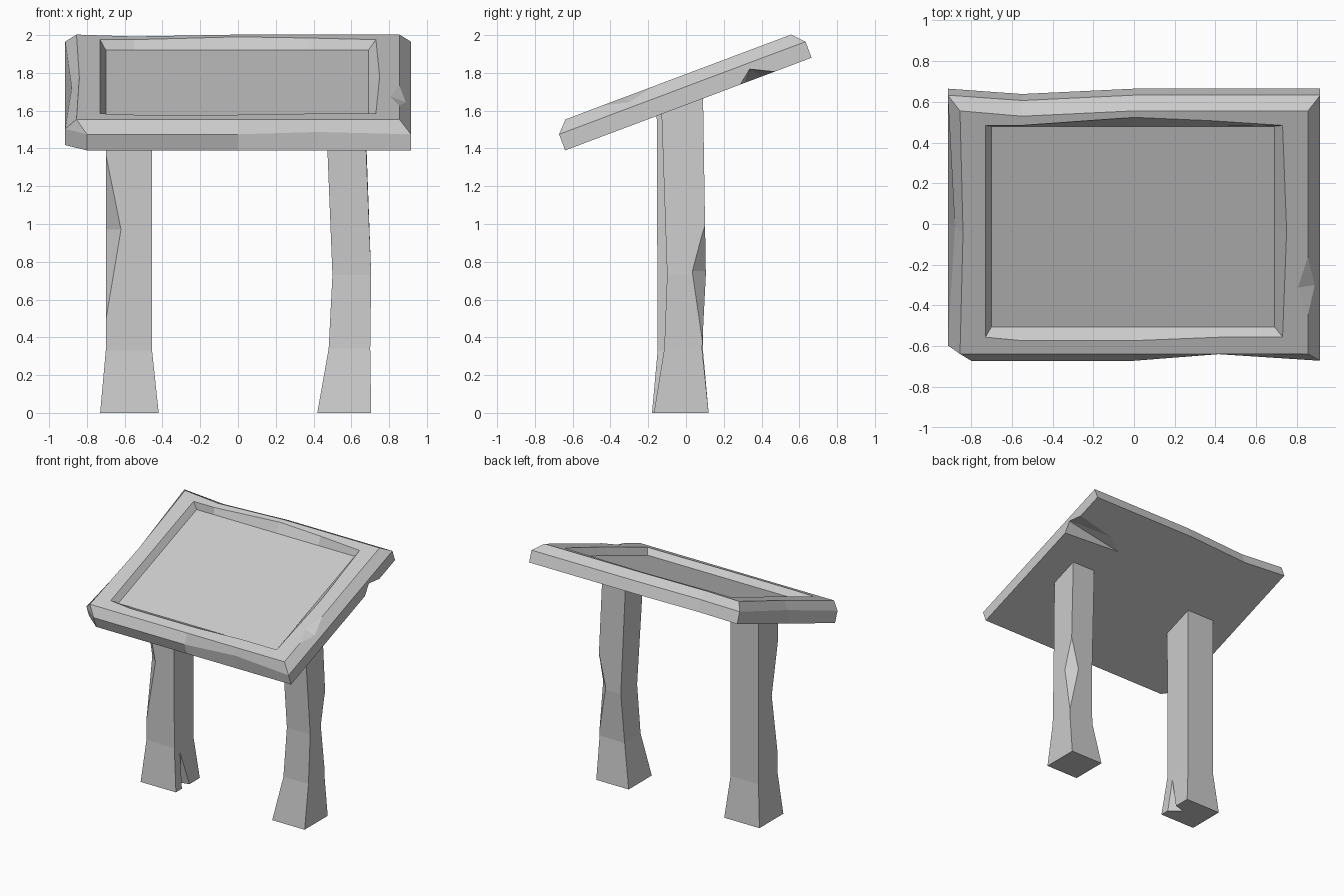
import bpy, bmesh, math
from mathutils import Matrix

cube = bpy.data.objects.get("Cube")
if cube:
    bpy.data.objects.remove(cube, do_unlink=True)

grey = bpy.data.materials.new("light grey stone")
grey.use_nodes = True
grey.diffuse_color = (0.6, 0.6, 0.6, 1)
grey.node_tree.nodes["Principled BSDF"].inputs["Base Color"].default_value = (0.6, 0.6, 0.6, 1)


def finish(bm, name):
    bmesh.ops.remove_doubles(bm, verts=bm.verts, dist=0.0005)
    bmesh.ops.recalc_face_normals(bm, faces=bm.faces)
    mesh = bpy.data.meshes.new(name)
    bm.to_mesh(mesh)
    bm.free()
    mesh.materials.append(grey)
    obj = bpy.data.objects.new(name, mesh)
    bpy.context.collection.objects.link(obj)
    return obj


def loft(name, rings):
    """Skin closed rings of equal length and cap both ends."""
    bm = bmesh.new()
    loops = [[bm.verts.new(p) for p in ring] for ring in rings]
    for a, b in zip(loops, loops[1:]):
        for i in range(len(a)):
            j = (i + 1) % len(a)
            bm.faces.new((a[i], a[j], b[j], b[i]))
    bm.faces.new(loops[0][::-1])
    bm.faces.new(loops[-1])
    return finish(bm, name)


def chip(obj, points):
    """Carve the convex hull of the points out of an object."""
    bm = bmesh.new()
    for p in points:
        bm.verts.new(p)
    bmesh.ops.convex_hull(bm, input=bm.verts)
    cutter = finish(bm, "chip_cutter")
    cutter.hide_render = True
    mod = obj.modifiers.new("chip", 'BOOLEAN')
    mod.operation = 'DIFFERENCE'
    mod.solver = 'EXACT'
    mod.object = cutter
    bpy.context.view_layer.objects.active = obj
    bpy.ops.object.modifier_apply(modifier=mod.name)
    bpy.data.objects.remove(cutter, do_unlink=True)


# Board: outline rings from underside, over the bevelled rim, into the recess
def outline(x0, x1, u0, u1, n, cut=0.0, moves={}):
    xm = (x0 + x1) / 2
    um = (u0 + u1) / 2
    pts = [(x0 + cut, u0), (-0.55, u0), (0, u0), (0.42, u0), (x1, u0), (x1, um),
           (x1, u1), (0.37, u1), (xm, u1), (-0.55, u1), (x0, u1), (x0, um),
           (x0, u0 + cut * 0.7)]
    ring = []
    for i, (x, u) in enumerate(pts):
        dx, du = moves.get(i, (0, 0))
        ring.append((x + dx, u + du, n))
    return ring


back_dip = (0, -0.028)
board = loft("sign_board", [
    outline(-0.915, 0.915, -0.697, 0.697, 0, 0.115, {9: back_dip}),
    outline(-0.915, 0.915, -0.697, 0.697, 0.091, 0.115,
            {3: (0, 0.035), 9: back_dip, 11: (0.035, 0)}),
    outline(-0.855, 0.855, -0.638, 0.638, 0.153, 0,
            {9: back_dip, 11: (0.015, 0)}),
    outline(-0.73, 0.73, -0.55, 0.562, 0.153, 0,
            {1: (0, -0.018), 2: (0, -0.018), 5: (0.02, 0), 7: (0, 0.025), 8: (0, 0.042)}),
    outline(-0.70, 0.69, -0.514, 0.538, 0.103),
])
# Broken notch under the edge, and a chip on the rim
chip(board, [(0.93, 0.28, -0.01), (0.93, 0.51, -0.01), (0.4, 0.32, -0.002),
             (0.55, 0.42, -0.002), (0.93, 0.37, 0.06)])
chip(board, [(0.86, -0.10, 0.155), (0.80, -0.29, 0.155), (0.86, -0.46, 0.155),
             (0.888, -0.29, 0.119), (0.93, -0.29, 0.16)])
tilt = math.radians(20.6)
board.data.transform(Matrix.Translation((0, 0.0125, 1.635)) @ Matrix.Rotation(tilt, 4, 'X'))


# Legs: four-sided posts whose tops follow the slope of the board
def leg(name, sections, top):
    rings = []
    for z, x0, x1, y0, y1 in sections:
        rings.append([(x0, y0, z), (x1, y0, z), (x1, y1, z), (x0, y1, z)])
    x0, x1, y0, y1 = top
    rings.append([(x, y, 1.65 + y * math.tan(tilt))
                  for x, y in ((x0, y0), (x1, y0), (x1, y1), (x0, y1))])
    return loft(name, rings)


right_leg = leg("right_leg", [(0, -0.73, -0.42, -0.18, 0.12),
                              (0.33, -0.70, -0.455, -0.15, 0.09)],
                (-0.70, -0.455, -0.155, 0.09))
left_leg = leg("left_leg", [(0, 0.42, 0.705, -0.17, 0.12),
                            (0.34, 0.48, 0.70, -0.115, 0.085),
                            (0.73, 0.50, 0.705, -0.10, 0.105)],
               (0.465, 0.67, -0.13, 0.09))

# Long gouges on the leg corners
chip(right_leg, [(-0.70, -0.152, 0.48), (-0.70, -0.154, 1.37), (-0.617, -0.155, 0.97),
                 (-0.702, -0.075, 0.97), (-0.75, -0.2, 0.97)])
chip(left_leg, [(0.703, 0.087, 0.36), (0.694, 0.101, 1.0), (0.63, 0.108, 0.75),
                (0.708, 0.03, 0.75), (0.76, 0.16, 0.75)])
# Split at the foot
chip(right_leg, [(-0.40, -0.12, -0.02), (-0.40, 0.0, -0.02), (-0.52, -0.03, -0.02),
                 (-0.445, -0.09, 0.29)])
